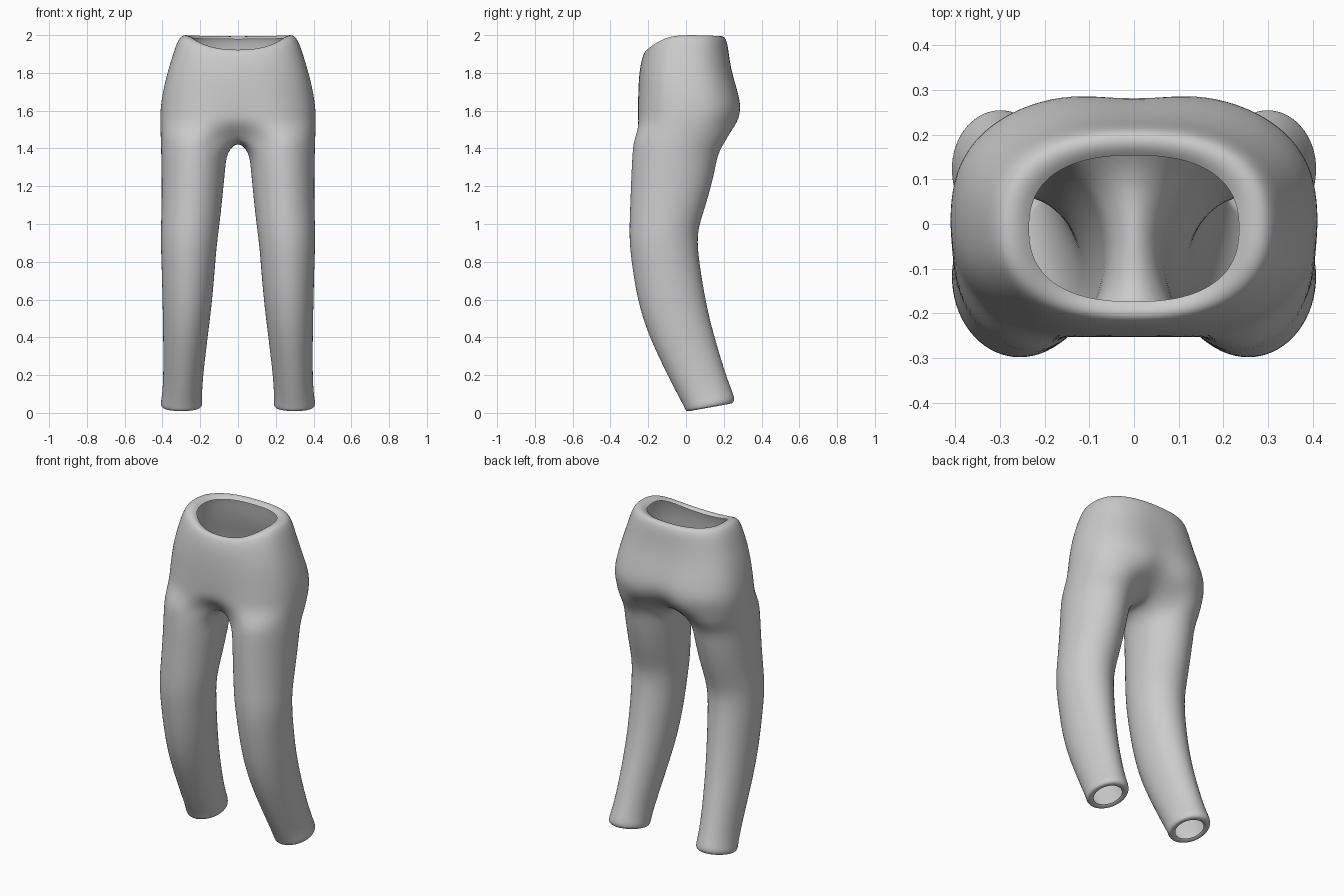
import bpy, bmesh
from math import sin, cos, pi, exp, radians

cube = bpy.data.objects.get("Cube")
if cube:
    bpy.data.objects.remove(cube)

ARC = 14      # steps from front centre round the outside to back centre
INNER = 4     # points on the inside of each leg
OPEN = radians(50)

# waist and hips: half width, front y, back y, front z, side z, back z, front dent, back cleft
HIPS = [
    (.237, -.175, .155, 1.910, 1.982, 1.978, 0, 0),
    (.262, -.190, .175, 1.922, 2.000, 1.995, 0, 0),
    (.300, -.214, .205, 1.922, 2.002, 1.995, 0, 0),
    (.326, -.230, .222, 1.890, 1.960, 1.955, 0, 0),
    (.352, -.243, .234, 1.840, 1.880, 1.870, 0, .004),
    (.382, -.253, .256, 1.770, 1.780, 1.780, .002, .008),
    (.404, -.260, .290, 1.680, 1.680, 1.680, .006, .012),
    (.414, -.267, .306, 1.600, 1.600, 1.600, .015, .025),
    (.414, -.274, .285, 1.530, 1.530, 1.520, .030, .060),
]
# legs: centre z, front y, back y, outer x, inner x, tilt
LEGS = [
    (1.45, -.281, .222, .412, .060, 0),
    (1.38, -.287, .174, .410, .058, 0),
    (1.29, -.292, .158, .408, .066, 0),
    (1.18, -.296, .132, .407, .077, 0),
    (1.07, -.300, .098, .408, .088, 0),
    (.97, -.303, .066, .411, .100, 0),
    (.88, -.301, .064, .411, .112, 0),
    (.75, -.284, .080, .406, .122, .03),
    (.60, -.257, .103, .402, .135, .07),
    (.45, -.209, .135, .399, .153, .11),
    (.30, -.138, .176, .397, .172, .15),
    (.17, -.072, .216, .398, .186, .18),
    (.09, -.030, .246, .404, .190, .18),
    (.055, -.012, .260, .412, .187, .18),
    (.032, -.003, .255, .408, .191, .18),
    (.027, .018, .237, .390, .209, .18),
    (.035, .038, .217, .374, .225, .18),
]


def hip_ring(w, yf, yb, zf, zs, zb, dent, cleft):
    """Half ring from front centre to back centre."""
    mid, pts = (yf + yb) / 2, []
    for i in range(ARC + 1):
        s, c = sin(pi * i / ARC), cos(pi * i / ARC)
        x = w * max(s, 0) ** .82 if 0 < i < ARC else 0
        y = mid - (yb - yf) / 2 * abs(c) ** .82 * (1 if c > 0 else -1)
        y += dent * exp(-(x / .12) ** 2) if c > 0 else -cleft * exp(-(x / .08) ** 2)
        end = zf if c > 0 else zb
        pts.append((x, y, zs * s * s + end * c * c))
    return pts


def leg_ring(z, yf, yb, xo, xi, tilt):
    """Closed ring: outer arc first, then the inside of the leg."""
    arc = [-OPEN + (pi + 2 * OPEN) * i / ARC for i in range(ARC + 1)]
    gap = (pi - 2 * OPEN) / (INNER + 1)
    arc += [pi + OPEN + gap * (k + 1) for k in range(INNER)]
    cx, cy, rx, ry = (xo + xi) / 2, (yf + yb) / 2, (xo - xi) / 2, (yb - yf) / 2
    return [(cx + rx * sin(a), cy - ry * cos(a), z - tilt * ry * cos(a)) for a in arc]


def bridge(bm, upper, lower, closed):
    n = len(upper)
    for i in range(n if closed else n - 1):
        j = (i + 1) % n
        bm.faces.new((upper[i], lower[i], lower[j], upper[j]))


bm = bmesh.new()
hips = [[bm.verts.new(p) for p in hip_ring(*row)] for row in HIPS]
legs = [[bm.verts.new(p) for p in leg_ring(*row)] for row in LEGS]

# crotch: the inside of the first leg ring sits on the centre line
split = legs[0]
for k in range(INNER):
    v = split[ARC + 1 + k]
    v.co = (0, .09 - .18 * k / (INNER - 1), 1.442)
split[0].co = (0, -.15, 1.465)
split[ARC].co = (0, .15, 1.470)

for a, b in zip(hips, hips[1:]):
    bridge(bm, a, b, False)
bridge(bm, hips[-1], split[:ARC + 1], False)
for a, b in zip(legs, legs[1:]):
    bridge(bm, a, b, True)
bmesh.ops.recalc_face_normals(bm, faces=bm.faces)
# the outermost hip face must look outwards
side = max(bm.faces, key=lambda f: f.calc_center_median().x)
if side.normal.x < 0:
    bmesh.ops.reverse_faces(bm, faces=bm.faces)

mesh = bpy.data.meshes.new("trousers")
bm.to_mesh(mesh)
bm.free()
trousers = bpy.data.objects.new("trousers", mesh)
bpy.context.collection.objects.link(trousers)

mirror = trousers.modifiers.new("mirror", 'MIRROR')
mirror.use_clip = True
mirror.merge_threshold = .001
smooth = trousers.modifiers.new("smooth", 'SUBSURF')
smooth.levels = smooth.render_levels = 2
mesh.shade_smooth()

# plain grey cloth
grey = bpy.data.materials.new("grey cloth")
grey.use_nodes = True
colour = (.6, .6, .6, 1)
grey.diffuse_color = colour
grey.node_tree.nodes["Principled BSDF"].inputs["Base Color"].default_value = colour
mesh.materials.append(grey)
